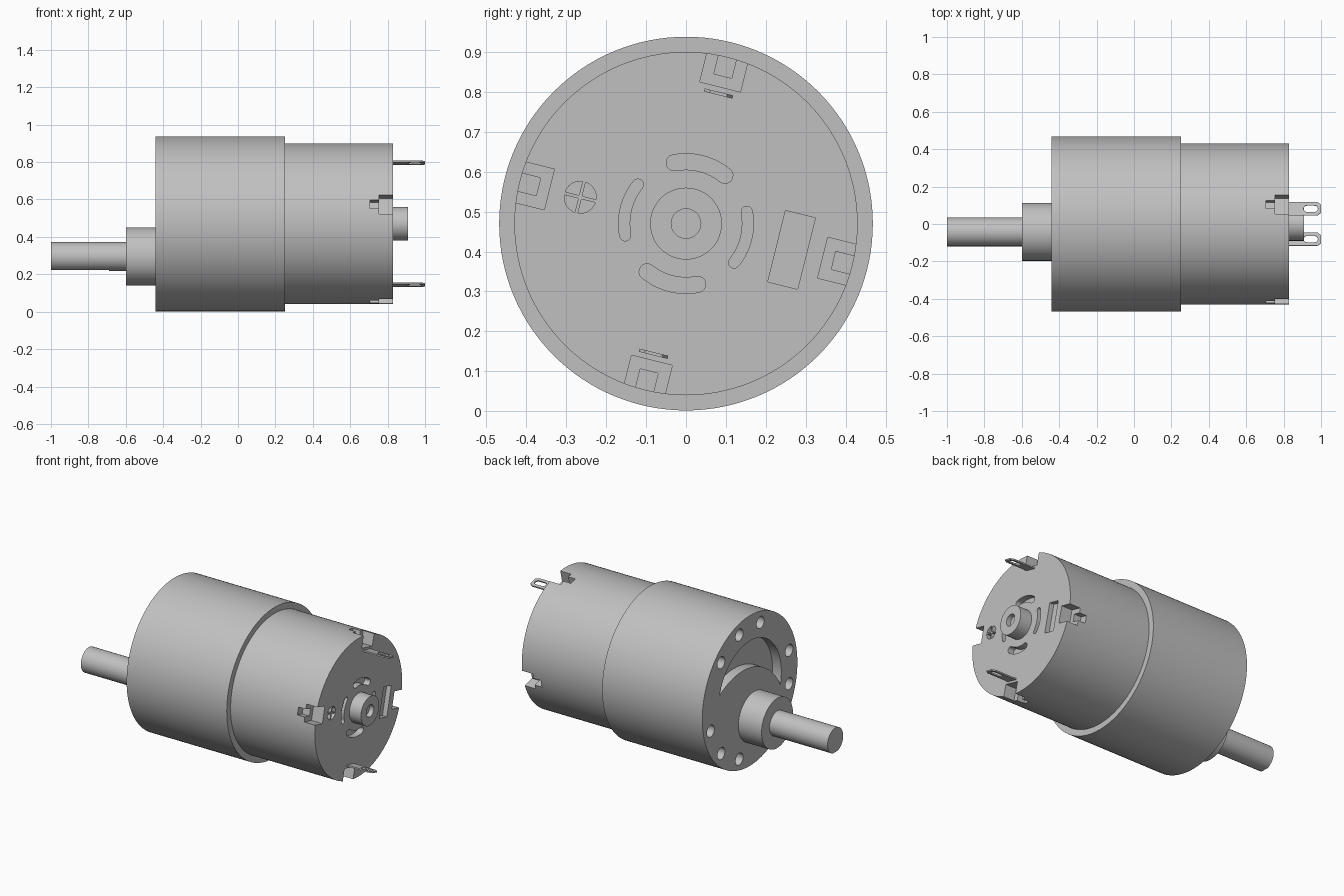
import bpy, bmesh
from math import cos, sin, pi, radians, sqrt, atan2

if "Cube" in bpy.data.objects:
    bpy.data.objects.remove(bpy.data.objects["Cube"], do_unlink=True)

AXIS_Z = 0.47
TILT = radians(-14)

metal = bpy.data.materials.new("grey_metal")
metal.use_nodes = True
grey = (0.53, 0.53, 0.53, 1)
metal.diffuse_color = grey
metal.node_tree.nodes["Principled BSDF"].inputs["Base Color"].default_value = grey


def prism(name, outline, x0, x1):
    """Extrude a (y, z) outline, measured from the main axis, along x."""
    bm = bmesh.new()
    base = bm.faces.new([bm.verts.new((x0, y, z + AXIS_Z)) for y, z in outline])
    grown = bmesh.ops.extrude_face_region(bm, geom=[base])["geom"]
    verts = [g for g in grown if isinstance(g, bmesh.types.BMVert)]
    bmesh.ops.translate(bm, verts=verts, vec=(x1 - x0, 0, 0))
    bmesh.ops.recalc_face_normals(bm, faces=bm.faces)
    mesh = bpy.data.meshes.new(name)
    bm.to_mesh(mesh)
    bm.free()
    obj = bpy.data.objects.new(name, mesh)
    bpy.context.collection.objects.link(obj)
    mesh.materials.append(metal)
    return obj


def arc(cy, cz, r, a0, a1, n):
    steps = [a0 + (a1 - a0) * i / n for i in range(n + 1)]
    return [(cy + r * cos(a), cz + r * sin(a)) for a in steps]


def circle(cy, cz, r, n=48):
    return arc(cy, cz, r, 0, 2 * pi, n)[:-1]


def box(r0, r1, half, angle):
    """Rectangle from radius r0 to r1 pointing along the angle."""
    c, s = cos(angle), sin(angle)
    corners = [(r0, -half), (r1, -half), (r1, half), (r0, half)]
    return [(u * c - v * s, u * s + v * c) for u, v in corners]


def arc_slot(r, width, mid, half):
    """Curved slot with round ends."""
    w = width / 2
    a, b = mid - half, mid + half
    end = arc(r * cos(b), r * sin(b), w, b, b + pi, 8)
    start = arc(r * cos(a), r * sin(a), w, a + pi, a + 2 * pi, 8)
    return (arc(0, 0, r + w, a, b, 16)[:-1] + end
            + arc(0, 0, r - w, b, a, 16)[1:-1] + start[:-1])


def cut(body, outline, x0, x1):
    cutter = prism("cutter", outline, x0, x1)
    cutter.hide_render = True
    apply_cut(body, cutter)


def apply_cut(body, cutter):
    mod = body.modifiers.new("cut", "BOOLEAN")
    mod.operation = "DIFFERENCE"
    mod.solver = "EXACT"
    mod.object = cutter
    bpy.context.view_layer.objects.active = body
    bpy.ops.object.modifier_apply(modifier=mod.name)
    bpy.data.objects.remove(cutter, do_unlink=True)


# Gearbox drum with nine mounting holes in three groups
FACE = -0.44
gearbox = prism("gearbox", circle(0, 0, 0.468, 128), FACE, 0.25)
for group in (75, 195, 315):
    for step in (-30, 0, 30):
        a = radians(group + step)
        cut(gearbox, circle(0.4 * cos(a), 0.4 * sin(a), 0.037, 24), FACE - 0.1, FACE + 0.12)

# Crescent recess in the gearbox face
lean = radians(105)
outer_r, inner_r, drop = 0.31, 0.42, 0.28
along = (outer_r**2 - inner_r**2 + drop**2) / (-2 * drop)
side = sqrt(outer_r**2 - along**2)
spread, inner_spread = atan2(side, along), atan2(side, along + drop)
crescent = arc(0, 0, outer_r, lean - spread, lean + spread, 40)
crescent += arc(-drop * cos(lean), -drop * sin(lean), inner_r,
                lean + inner_spread, lean - inner_spread, 32)[1:-1]
cut(gearbox, crescent, FACE - 0.1, FACE + 0.06)

# Offset output boss and shaft with a shallow flat underneath
SY, SZ = -0.042, -0.175
boss = prism("output_boss", circle(SY, SZ, 0.155, 64), -0.6, FACE + 0.01)
shaft = prism("output_shaft", circle(SY, SZ, 0.077), -1, -0.59)
cut(shaft, [(-0.2, -0.3), (0.2, -0.3), (0.2, SZ - 0.073), (-0.2, SZ - 0.073)], -1.1, -0.69)

# Motor can with stepped rim notches and vent slots
END = 0.83
motor = prism("motor_can", circle(0, 0, 0.43, 128), 0.245, END)
for k in range(4):
    a = TILT + k * pi / 2
    cut(motor, box(0.353, 0.5, 0.0525, a), 0.755, END + 0.1)
    cut(motor, box(0.381, 0.5, 0.023, a), 0.705, END + 0.1)
    cut(motor, arc_slot(0.155, 0.04 if k % 2 else 0.028, a, radians(25)), END - 0.04, END + 0.1)
cut(motor, box(0.234, 0.311, 0.092, TILT), END - 0.03, END + 0.1)

# Cross-head screw in its recess
HY, HZ = -0.273 * cos(TILT), -0.273 * sin(TILT)
cut(motor, circle(HY, HZ, 0.04, 32), END - 0.03, END + 0.1)
for k, turn in enumerate((TILT, TILT + pi / 2)):
    bar = [(y + HY, z + HZ) for y, z in box(-0.04, 0.04, 0.004, turn)]
    prism(f"screw_cross_bar_{k + 1}", bar, END - 0.031, END - 0.001 * k)

# Rear bearing with its recessed shaft end
bearing = prism("rear_bearing", circle(0, 0, 0.09), END - 0.01, 0.91)
cut(bearing, circle(0, 0, 0.037, 32), 0.88, 1)

# Two flat terminals with rounded, slotted tips
for name, a in (("upper_terminal", TILT + pi / 2), ("lower_terminal", TILT - pi / 2)):
    blade = prism(name, box(0.332, 0.340, 0.037, a), END - 0.02, 1)
    # Corner and eyelet cutters run across the blade thickness
    c, s = cos(a), sin(a)

    def through(shape):
        """Cut an (x, width) shape through the blade."""
        cutter = prism("cutter", [(0, 0), (1, 0), (0, 1)], 0, 1)
        bm = bmesh.new()
        rings = [[bm.verts.new((x, r * c - v * s, r * s + v * c + AXIS_Z)) for x, v in shape]
                 for r in (0.3, 0.37)]
        bm.faces.new(rings[0])
        bm.faces.new(rings[1])
        for i in range(len(shape)):
            bm.faces.new((rings[0][i - 1], rings[0][i], rings[1][i], rings[1][i - 1]))
        bmesh.ops.recalc_face_normals(bm, faces=bm.faces)
        bm.to_mesh(cutter.data)
        bm.free()
        cutter.hide_render = True
        apply_cut(blade, cutter)

    through(arc(0.965, 0, 0.018, -pi / 2, pi / 2, 10) + arc(0.925, 0, 0.018, pi / 2, 3 * pi / 2, 10))
    for sign in (-1, 1):
        through([(0.975, sign * 0.04), (1.01, sign * 0.04), (1.01, sign * 0.015)])

# Smooth curved walls, keep sharp rims
for obj in bpy.context.scene.objects:
    if obj.type == "MESH" and metal.name in obj.data.materials:
        bpy.ops.object.select_all(action="DESELECT")
        obj.select_set(True)
        bpy.context.view_layer.objects.active = obj
        bpy.ops.object.shade_smooth_by_angle(angle=radians(30))
